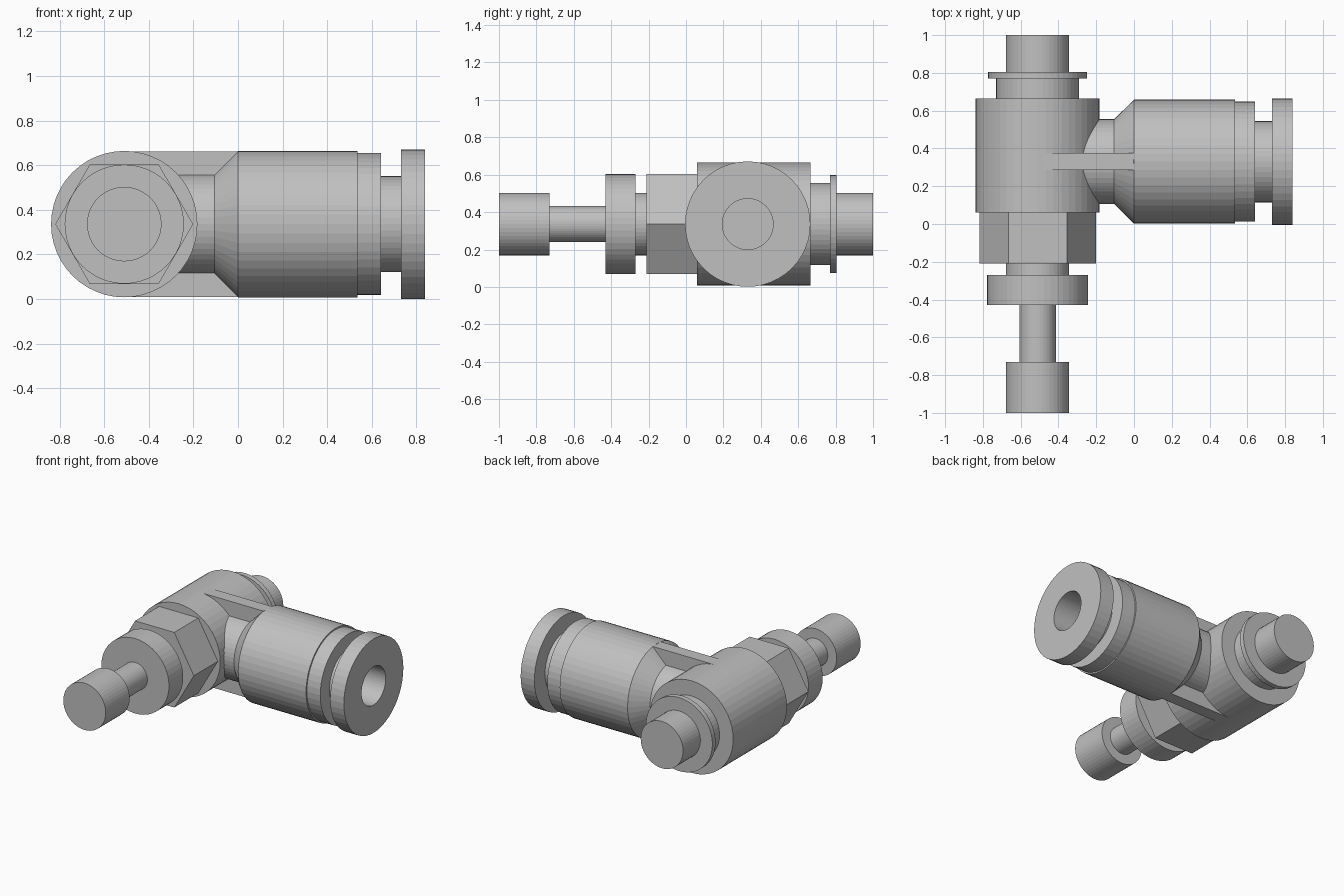
import bpy, bmesh, math
from mathutils import Matrix, Vector

cube = bpy.data.objects.get("Cube")
if cube:
    bpy.data.objects.remove(cube, do_unlink=True)

grey = bpy.data.materials.new("light grey")
grey.use_nodes = True
COLOUR = (0.53, 0.53, 0.53, 1)
grey.diffuse_color = COLOUR
grey.node_tree.nodes["Principled BSDF"].inputs["Base Color"].default_value = COLOUR

AXIS_Z = 0.336
STEM_X = -0.51
TUBE_Y = 0.33


def finish(name, bm):
    bmesh.ops.recalc_face_normals(bm, faces=bm.faces)
    mesh = bpy.data.meshes.new(name)
    bm.to_mesh(mesh)
    bm.free()
    mesh.materials.append(grey)
    ob = bpy.data.objects.new(name, mesh)
    bpy.context.collection.objects.link(ob)
    return ob


def turned(name, axis, profile, sides=48):
    """Revolve (position, radius) points about the stem (Y) or tube (X) axis."""
    bm = bmesh.new()
    rings = []
    for pos, r in profile:
        ring = []
        for i in range(sides):
            a = 2 * math.pi * i / sides
            u, v = r * math.cos(a), AXIS_Z + r * math.sin(a)
            co = (STEM_X + u, pos, v) if axis == "Y" else (pos, TUBE_Y + u, v)
            ring.append(bm.verts.new(co))
        rings.append(ring)
    for a, b in zip(rings, rings[1:]):
        for i in range(sides):
            j = (i + 1) % sides
            bm.faces.new((a[i], a[j], b[j], b[i]))
    bm.faces.new(rings[0])
    bm.faces.new(rings[-1])
    return finish(name, bm)


# Stem parts, from the front knob to the rear plug
for name, y0, y1, r, sides in (
    ("adjusting_knob", -1.0, -0.73, 0.167, 48),
    ("adjusting_rod", -0.73, -0.43, 0.097, 48),
    ("lock_ring", -0.43, -0.27, 0.267, 48),
    ("stem_neck", -0.27, -0.21, 0.167, 48),
    ("hex_nut", -0.21, 0.06, 0.309, 6),
    ("valve_body", 0.06, 0.665, 0.328, 48),
    ("rear_shoulder", 0.665, 0.77, 0.22, 48),
    ("rear_flange", 0.77, 0.805, 0.262, 48),
    ("rear_plug", 0.805, 1.0, 0.167, 48),
):
    turned(name, "Y", [(y0, r), (y1, r)], sides)

# Side port with tapered shoulder, stepped sleeve, release collar and blind bore
turned("side_port", "X", [
    (-0.42, 0.225), (-0.105, 0.225), (0, 0.328), (0.535, 0.328),
    (0.535, 0.318), (0.64, 0.318), (0.64, 0.215), (0.73, 0.215),
    (0.73, 0.335), (0.838, 0.335), (0.838, 0.136), (0.1, 0.136),
])

# Thin rib joining the body and the port
bm = bmesh.new()
bmesh.ops.create_cube(bm, size=1, matrix=Matrix.Translation(
    Vector((-0.25, TUBE_Y, AXIS_Z))) @ Matrix.Diagonal((0.51, 0.09, 0.652, 1)))
finish("joining_rib", bm)
